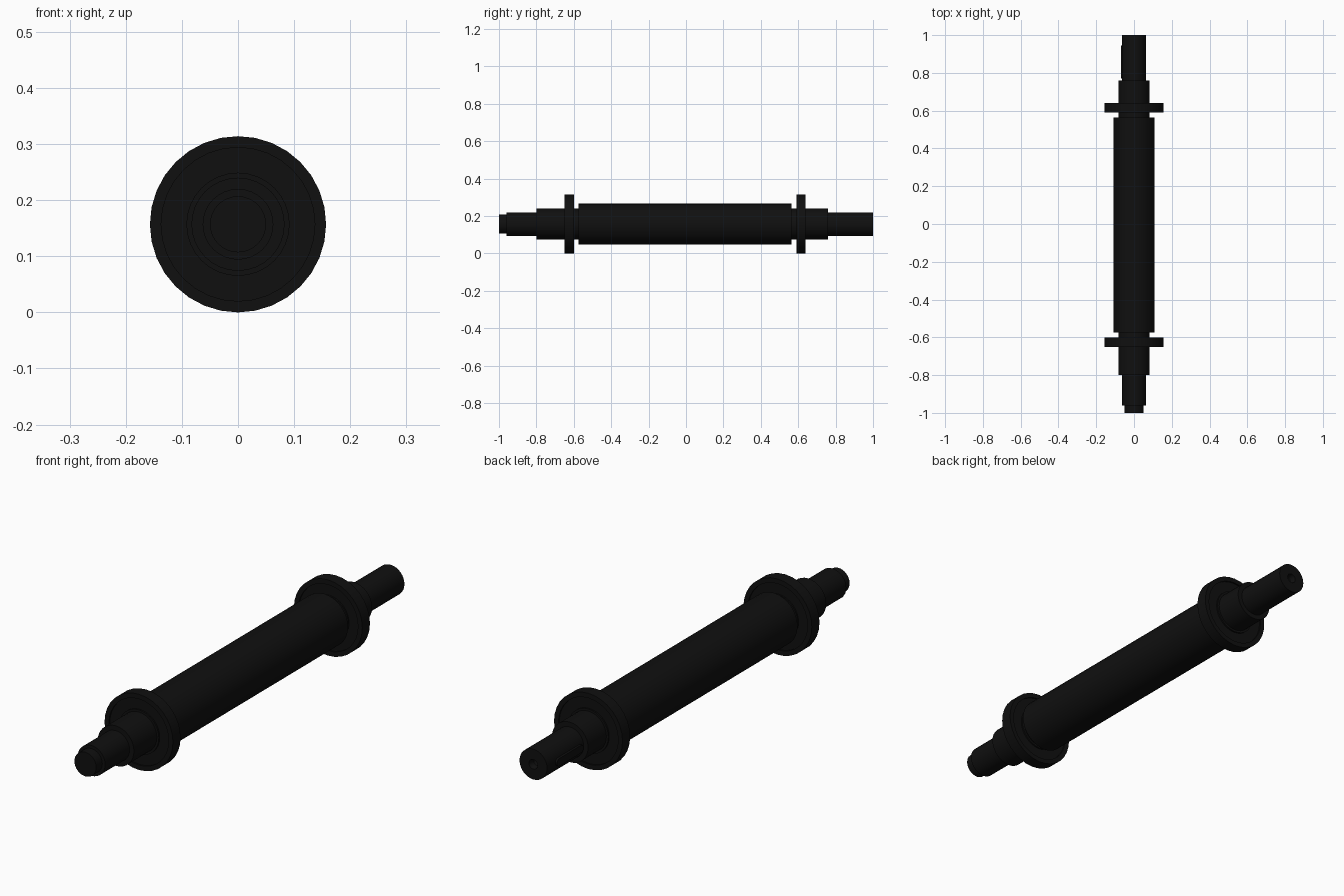
import bpy, bmesh, math

if "Cube" in bpy.data.objects:
    bpy.data.objects.remove(bpy.data.objects["Cube"])

SIDES = 32
ZC = 0.157

mat = bpy.data.materials.new("black_steel")
mat.diffuse_color = (0.005, 0.005, 0.005, 1)
mat.use_nodes = True
mat.node_tree.nodes["Principled BSDF"].inputs["Base Color"].default_value = mat.diffuse_color


def finish(name, bm, smooth=True):
    bmesh.ops.remove_doubles(bm, verts=bm.verts, dist=1e-5)
    bmesh.ops.recalc_face_normals(bm, faces=bm.faces)
    mesh = bpy.data.meshes.new(name)
    bm.to_mesh(mesh)
    bm.free()
    ob = bpy.data.objects.new(name, mesh)
    bpy.context.collection.objects.link(ob)
    mesh.materials.append(mat)
    ob.location.z = ZC
    if smooth:
        bpy.ops.object.select_all(action='DESELECT')
        bpy.context.view_layer.objects.active = ob
        ob.select_set(True)
        bpy.ops.object.shade_smooth_by_angle(angle=math.radians(30))
    return ob


def lathe(name, profile, closed=False):
    """Spin (radius, y) points around the y axis."""
    bm = bmesh.new()
    vs = [bm.verts.new((r, y, 0)) for r, y in profile]
    edges = [bm.edges.new(p) for p in zip(vs, vs[1:])]
    if closed:
        edges.append(bm.edges.new((vs[-1], vs[0])))
    bmesh.ops.spin(bm, geom=vs + edges, cent=(0, 0, 0), axis=(0, 1, 0),
                   angle=math.tau, steps=SIDES, use_duplicate=False)
    return finish(name, bm)


# Stepped shaft with a small centre hole in the drive end
lathe("stepped_shaft", [
    (0, -1), (0.05, -1), (0.05, -0.96), (0.063, -0.96), (0.063, -0.80),
    (0.083, -0.80), (0.083, -0.575), (0.109, -0.575), (0.109, 0.565),
    (0.083, 0.565), (0.083, 0.76), (0.063, 0.76), (0.063, 1.0),
    (0.02, 1.0), (0.015, 0.975), (0, 0.965)])

# Bearing rings with slightly recessed faces
for name, y in (("front_bearing", -0.625), ("rear_bearing", 0.615)):
    h, d = 0.025, 0.019
    half = [(0.08, h), (0.092, h), (0.092, d), (0.137, d), (0.137, h), (0.157, h)]
    prof = [(r, y + t) for r, t in half] + [(r, y - t) for r, t in reversed(half)]
    lathe(name, prof, closed=True)

# Round-ended key on the drive end
bm = bmesh.new()
w, y0, y1 = 0.016, 0.77, 0.945
outline = []
for cy, start in ((y1 - w, 0), (y0 + w, math.pi)):
    for i in range(9):
        a = start + math.pi * i / 8
        outline.append((-0.05, cy + w * math.sin(a), w * math.cos(a)))
face = bm.faces.new([bm.verts.new(p) for p in outline])
out = bmesh.ops.extrude_face_region(bm, geom=[face])
bmesh.ops.translate(bm, vec=(-0.02, 0, 0),
                    verts=[v for v in out["geom"] if isinstance(v, bmesh.types.BMVert)])
finish("shaft_key", bm)
